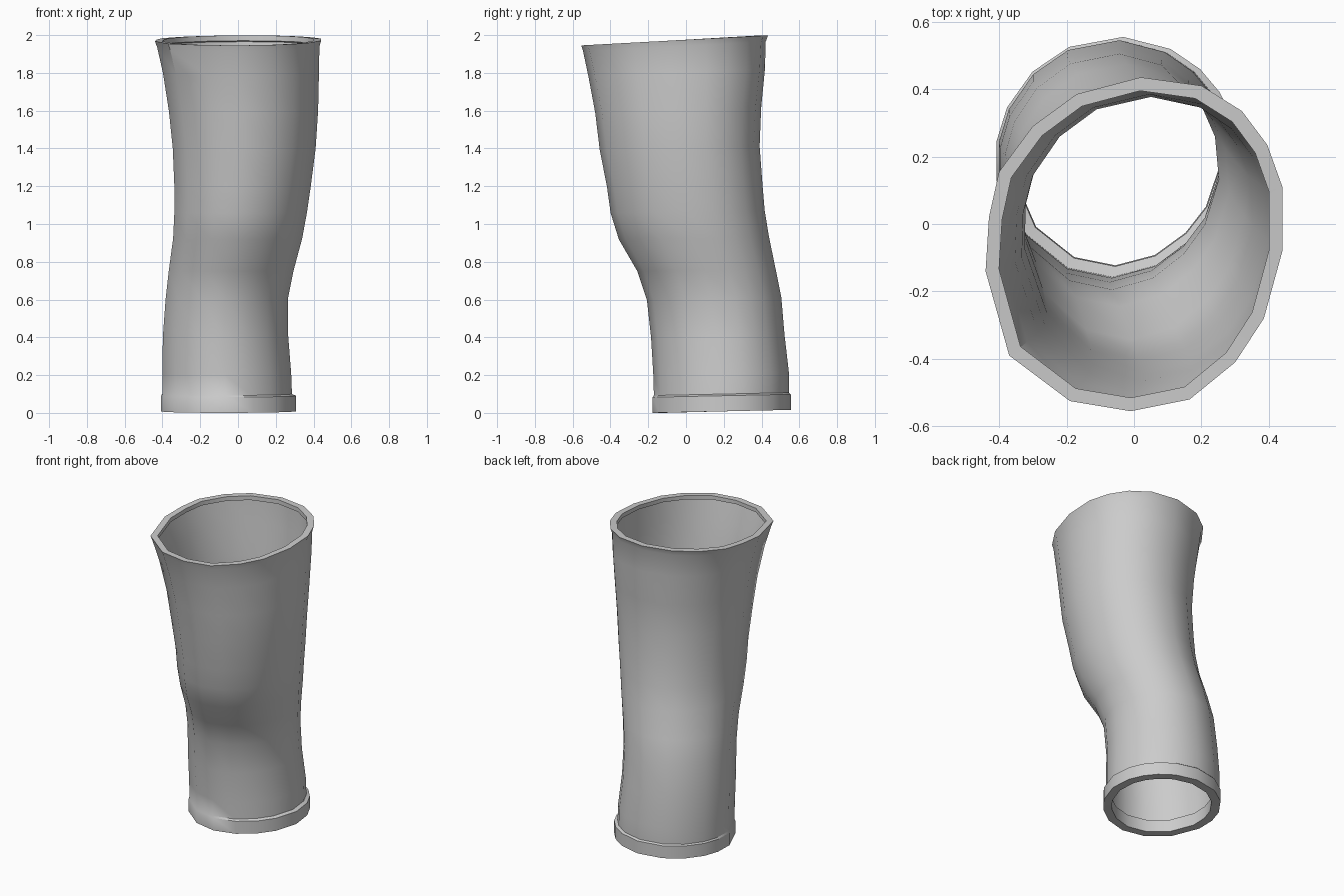
import bpy, bmesh, math

# Rim outline seen from above (egg-shaped, flared at one front corner)
RIM = [(0.02, 0.435), (0.20, 0.41), (0.32, 0.335), (0.395, 0.235), (0.44, 0.11),
       (0.44, -0.08), (0.385, -0.28), (0.30, -0.41), (0.165, -0.52), (-0.01, -0.555),
       (-0.19, -0.525), (-0.37, -0.39), (-0.44, -0.14), (-0.43, 0.02),
       (-0.40, 0.155), (-0.30, 0.29), (-0.17, 0.385)]
TOP = [(x / 0.44, (y + 0.06) / 0.495) for x, y in RIM]

# Lower outline: near circle, slightly flattened at the front right
LOW = []
for u, v in TOP:
    a = math.atan2(v, u)
    r = 1 - 0.06 * max(0, math.cos(a + math.pi / 4)) ** 4
    LOW.append((r * math.cos(a), r * math.sin(a)))

# Limb profile: z, left, right, front, back, blend to rim outline
PROFILE = [
    (0.092, -0.405, 0.292, -0.175, 0.545, 0.0),
    (0.20, -0.405, 0.288, -0.178, 0.545, 0.0),
    (0.40, -0.402, 0.272, -0.190, 0.522, 0.0),
    (0.60, -0.387, 0.270, -0.212, 0.505, 0.05),
    (0.75, -0.370, 0.300, -0.262, 0.475, 0.1),
    (0.92, -0.347, 0.345, -0.360, 0.440, 0.2),
    (1.06, -0.340, 0.370, -0.403, 0.417, 0.3),
    (1.20, -0.340, 0.390, -0.422, 0.405, 0.35),
    (1.40, -0.348, 0.415, -0.460, 0.390, 0.45),
    (1.60, -0.368, 0.427, -0.483, 0.398, 0.6),
    (1.80, -0.398, 0.430, -0.518, 0.418, 0.8),
    (1.94, -0.428, 0.431, -0.545, 0.422, 1.0),
]
CUFF = (-0.412, 0.315, -0.182, 0.555, 0.0)
LIP = (-0.44, 0.44, -0.555, 0.435, 1.0)

bm = bmesh.new()


def ring(z, left, right, front, back, blend, inset=0.0):
    cx, cy = (left + right) / 2, (front + back) / 2
    rx, ry = (right - left) / 2 - inset, (back - front) / 2 - inset
    out = []
    for (a, b), (c, d) in zip(LOW, TOP):
        u, v = a + (c - a) * blend, b + (d - b) * blend
        tilt = 0.008 * (1 + v) * (1 - z / 2) + 0.028 * v * (z / 2) ** 4
        out.append(bm.verts.new((cx + rx * u, cy + ry * v, z + tilt)))
    return out


WALL = 0.013
rings = [ring(0.0, *CUFF), ring(0.083, *CUFF)]              # hem band
rings += [ring(*p) for p in PROFILE]                        # outer wall
rings += [ring(1.972, *LIP), ring(1.972, *LIP, 0.04)]       # top lip
rings += [ring(1.945, *LIP, 0.04)]
rings += [ring(*p, WALL) for p in reversed(PROFILE)]        # inner wall
rings += [ring(0.083, *CUFF, 0.052), ring(0.0, *CUFF, 0.055)]

n = len(TOP)
for k, lower in enumerate(rings):
    upper = rings[(k + 1) % len(rings)]
    for i in range(n):
        j = (i + 1) % n
        bm.faces.new((lower[i], lower[j], upper[j], upper[i]))
bmesh.ops.recalc_face_normals(bm, faces=bm.faces)

mesh = bpy.data.meshes.new("sleeve")
bm.to_mesh(mesh)
bm.free()
sleeve = bpy.data.objects.new("sleeve", mesh)
bpy.context.collection.objects.link(sleeve)
bpy.context.view_layer.objects.active = sleeve
sleeve.select_set(True)
bpy.ops.object.shade_smooth_by_angle(angle=math.radians(35))
